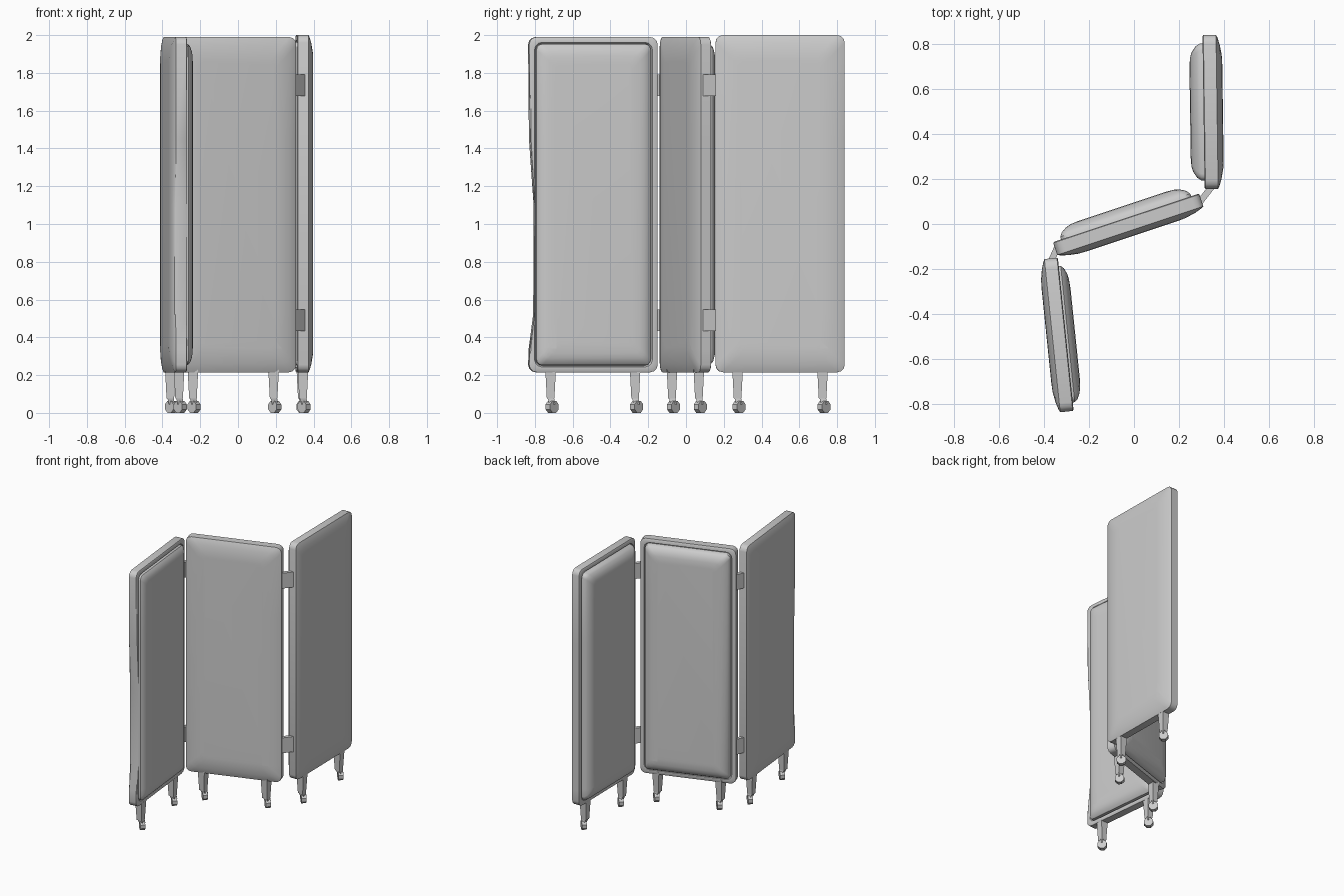
import bpy, bmesh, math
from mathutils import Vector, Matrix

if "Cube" in bpy.data.objects:
    bpy.data.objects.remove(bpy.data.objects["Cube"])

grey = bpy.data.materials.new("warm grey")
grey.diffuse_color = (0.6, 0.6, 0.6, 1)
grey.use_nodes = True
grey.node_tree.nodes["Principled BSDF"].inputs["Base Color"].default_value = grey.diffuse_color


def finish(name, bm, matrix=None, angle=35):
    bmesh.ops.recalc_face_normals(bm, faces=bm.faces[:])
    me = bpy.data.meshes.new(name)
    bm.to_mesh(me)
    bm.free()
    me.materials.append(grey)
    ob = bpy.data.objects.new(name, me)
    bpy.context.collection.objects.link(ob)
    if matrix:
        ob.matrix_world = matrix
    bpy.ops.object.select_all(action='DESELECT')
    ob.select_set(True)
    bpy.context.view_layer.objects.active = ob
    bpy.ops.object.shade_smooth_by_angle(angle=math.radians(angle))
    return ob


def outline(hw, z0, z1, r, inset, dent):
    """Rounded rectangle in u,z; the +u side may be pressed in."""
    hw, z0, z1 = hw - inset, z0 + inset, z1 - inset
    pts = []

    def corner(cu, cz, start):
        for k in range(4):
            a = math.radians(start + 30 * k)
            pts.append((cu + r * math.cos(a), cz + r * math.sin(a)))

    corner(hw - r, z0 + r, -90)
    d = max(0, dent - inset)
    for z, f in ((0.34, 0.1), (0.52, 0.9), (1.10, 1), (1.45, 0.15)):
        pts.append((hw - d * f, z))
    corner(hw - r, z1 - r, 0)
    corner(-hw + r, z1 - r, 90)
    corner(-hw + r, z0 + r, 180)
    return pts


def loft(name, matrix, hw, z0, z1, r, rings, dent):
    """Skin a stack of inset outlines, each at its own depth."""
    bm = bmesh.new()
    loops = [[bm.verts.new((u, n, z)) for u, z in outline(hw, z0, z1, r, i, dent)]
             for i, n in rings]
    for a, b in zip(loops, loops[1:]):
        for k in range(len(a)):
            m = (k + 1) % len(a)
            bm.faces.new((a[k], a[m], b[m], b[k]))
    bm.faces.new(loops[0])
    bm.faces.new(loops[-1])
    return finish(name, bm, matrix)


def taper(bm, p0, p1, s0, s1):
    """Square bar from p0 to p1 with sizes s0 and s1."""
    lo, hi = [[bm.verts.new((p[0] + x * s / 2, p[1] + y * s / 2, p[2]))
               for x, y in ((-1, -1), (1, -1), (1, 1), (-1, 1))]
              for p, s in ((p0, s0), (p1, s1))]
    bm.faces.new(lo)
    bm.faces.new(hi)
    for k in range(4):
        m = (k + 1) % 4
        bm.faces.new((lo[k], lo[m], hi[m], hi[k]))


# name, centre x, centre y, turn in degrees, half width, top, pad depth, edge dent
panels = [("left", -0.335, -0.493, -84.1, 0.342, 1.99, 0.074, 0.03),
          ("middle", -0.025, -0.003, 18.4, 0.342, 1.99, 0.086, 0),
          ("right", 0.341, 0.498, 90.8, 0.342, 2.0, 0.092, 0)]

for name, cx, cy, turn, hw, top, pad, dent in panels:
    mat = Matrix.Translation((cx, cy, 0)) @ Matrix.Rotation(math.radians(turn), 4, 'Z')
    # frame with a gently domed plain side and a recessed rim on the padded side
    loft(name + "_panel_frame", mat, hw, 0.215, top, 0.04,
         [(0.13, -0.054), (0.09, -0.052), (0.045, -0.044), (0.012, -0.034), (0, -0.028),
          (0, 0.028), (0.006, 0.032), (0.028, 0.032), (0.034, 0.020)], dent)
    # soft cushion
    loft(name + "_panel_cushion", mat, hw, 0.215, top, 0.03,
         [(0.036, 0.015), (0.038, 0.03 + (pad - 0.03) * 0.25),
          (0.05, 0.03 + (pad - 0.03) * 0.55), (0.075, 0.03 + (pad - 0.03) * 0.82),
          (0.10, pad - 0.003), (0.14, pad)], 0)
    # legs with casters
    for side, u in (("inner", -0.225), ("outer", 0.225)):
        p = mat @ Vector((u, 0, 0))
        bm = bmesh.new()
        taper(bm, (p.x, p.y, 0.075), (p.x, p.y, 0.23), 0.04, 0.056)
        taper(bm, (p.x + 0.008, p.y + 0.008, 0.045), (p.x, p.y, 0.085), 0.03, 0.036)
        finish(name + "_" + side + "_leg", bm)
        bm = bmesh.new()
        spin = (Matrix.Translation((p.x + 0.006, p.y + 0.008, 0.032))
                @ Matrix.Rotation(math.radians(-45), 4, 'Z')
                @ Matrix.Rotation(math.radians(90), 4, 'X')
                @ Matrix.Rotation(math.radians(22.5), 4, 'Z'))
        bmesh.ops.create_cone(bm, cap_ends=True, segments=8, radius1=0.0345,
                              radius2=0.0345, depth=0.034, matrix=spin)
        finish(name + "_" + side + "_caster", bm, angle=30)

# hinges joining neighbouring panels
joints = [("left", (-0.368, -0.165), (-0.338, -0.098)),
          ("right", (0.288, 0.092), (0.345, 0.165))]
for name, a, b in joints:
    d = Vector(b) - Vector(a)
    for level, z in (("lower", 0.49), ("upper", 1.735)):
        bm = bmesh.new()
        mat = (Matrix.Translation(((a[0] + b[0]) / 2, (a[1] + b[1]) / 2, z))
               @ Matrix.Rotation(math.atan2(d.y, d.x), 4, 'Z')
               @ Matrix.Diagonal((d.length, 0.028, 0.115, 1)))
        bmesh.ops.create_cube(bm, size=1, matrix=mat)
        finish(name + "_" + level + "_hinge", bm)
